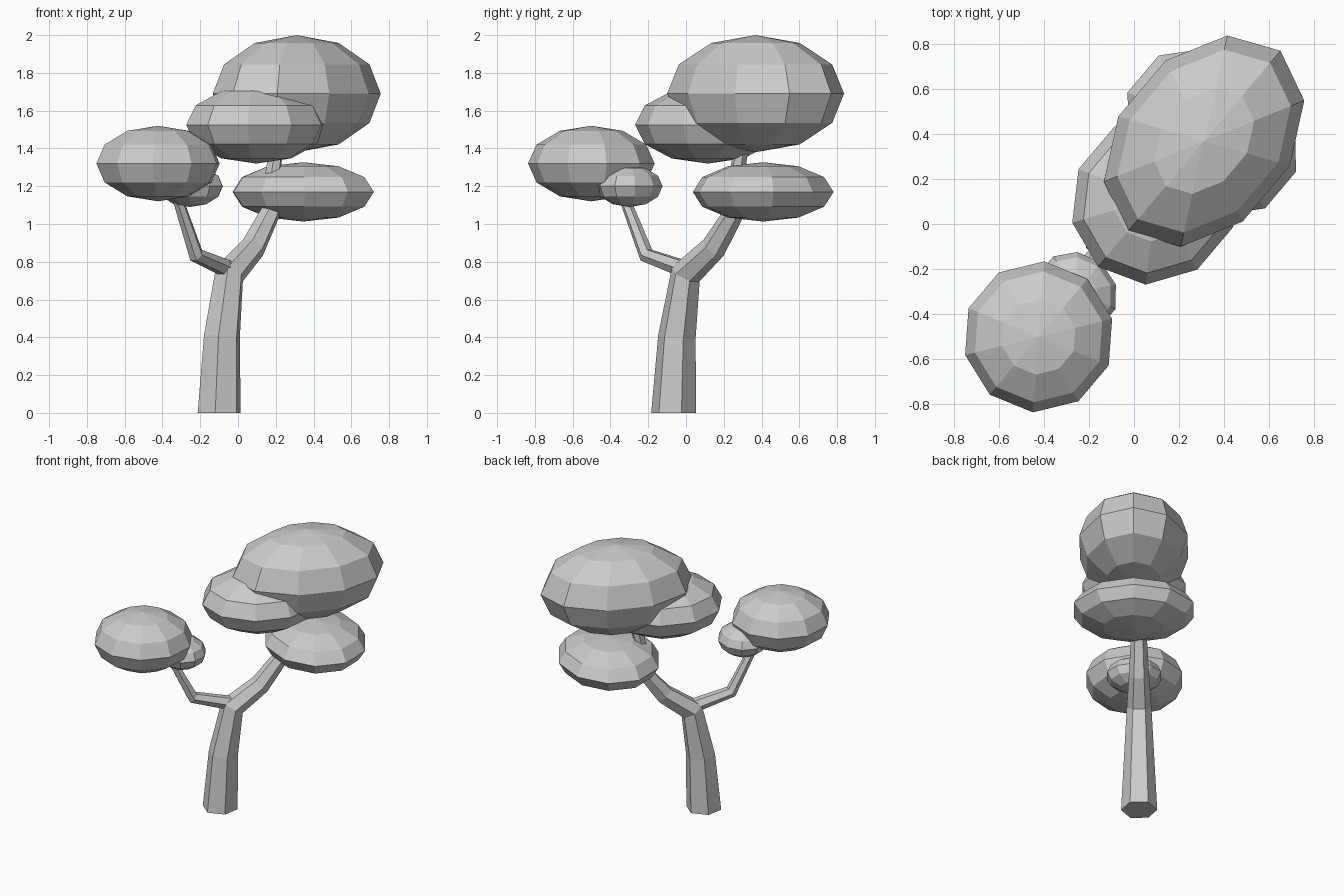
import bpy, bmesh
from math import radians, sin, cos, pi
from mathutils import Vector, Matrix

if "Cube" in bpy.data.objects:
    bpy.data.objects.remove(bpy.data.objects["Cube"])

# The tree is laid out in a vertical plane (s along it, z up), then turned about z
TURN = Matrix.Rotation(radians(49.8), 4, 'Z')
OFFSET = 0.034     # trunk and branches sit slightly off the foliage plane


def finish(name, bm):
    bmesh.ops.transform(bm, matrix=TURN, verts=bm.verts)
    bmesh.ops.recalc_face_normals(bm, faces=bm.faces)
    mesh = bpy.data.meshes.new(name)
    bm.to_mesh(mesh)
    bm.free()
    obj = bpy.data.objects.new(name, mesh)
    bpy.context.collection.objects.link(obj)


def foliage(name, s, z, size):
    """Ten-sided, six-ring ellipsoid with a corner pointing along s."""
    bm = bmesh.new()
    bmesh.ops.create_uvsphere(bm, u_segments=10, v_segments=6, radius=1)
    m = (Matrix.Translation((s, 0, z)) @ Matrix.Diagonal((*size, 1))
         @ Matrix.Rotation(pi / 2, 4, 'Z'))
    bmesh.ops.transform(bm, matrix=m, verts=bm.verts)
    finish(name, bm)


def limb(name, path, flat_start=False):
    """Six-sided tapering tube along (s, z, radius) points, mitred at bends."""
    bm = bmesh.new()
    pts = [Vector((s, OFFSET, z)) for s, z, r in path]
    side = Vector((0, 1, 0))
    rings = []
    for i, p in enumerate(pts):
        a = (p - pts[i - 1]).normalized() if i else Vector()
        b = (pts[i + 1] - p).normalized() if i < len(pts) - 1 else Vector()
        t = Vector((0, 0, 1)) if flat_start and i == 0 else (a + b).normalized()
        out = side.cross(t)
        r = path[i][2]
        rings.append([bm.verts.new(p + r * (side * cos(k * pi / 3) + out * sin(k * pi / 3)))
                      for k in range(6)])
    for lo, hi in zip(rings, rings[1:]):
        for k in range(6):
            n = (k + 1) % 6
            bm.faces.new((lo[k], lo[n], hi[n], hi[k]))
    bm.faces.new(rings[0])
    bm.faces.new(rings[-1])
    finish(name, bm)


# Trunk continuing into the main branch
limb("trunk", [(-0.114, 0, 0.121), (-0.092, 0.4, 0.101), (-0.03, 0.735, 0.083),
               (0.163, 0.875, 0.068), (0.305, 1.06, 0.055),
               (0.33, 1.28, 0.042), (0.37, 1.5, 0.035)], True)

# Side branch
limb("side_branch", [(0.0, 0.75, 0.05), (-0.303, 0.835, 0.042),
                     (-0.437, 1.1, 0.03), (-0.52, 1.25, 0.025)])

# Foliage clumps
foliage("crown_top", 0.482, 1.69, (0.525, 0.38, 0.31))
foliage("crown_middle", 0.15, 1.525, (0.398, 0.363, 0.205))
foliage("crown_lower", 0.535, 1.17, (0.345, 0.42, 0.157))
foliage("side_clump", -0.656, 1.32, (0.336, 0.336, 0.2))
foliage("small_clump", -0.393, 1.2, (0.168, 0.19, 0.11))
